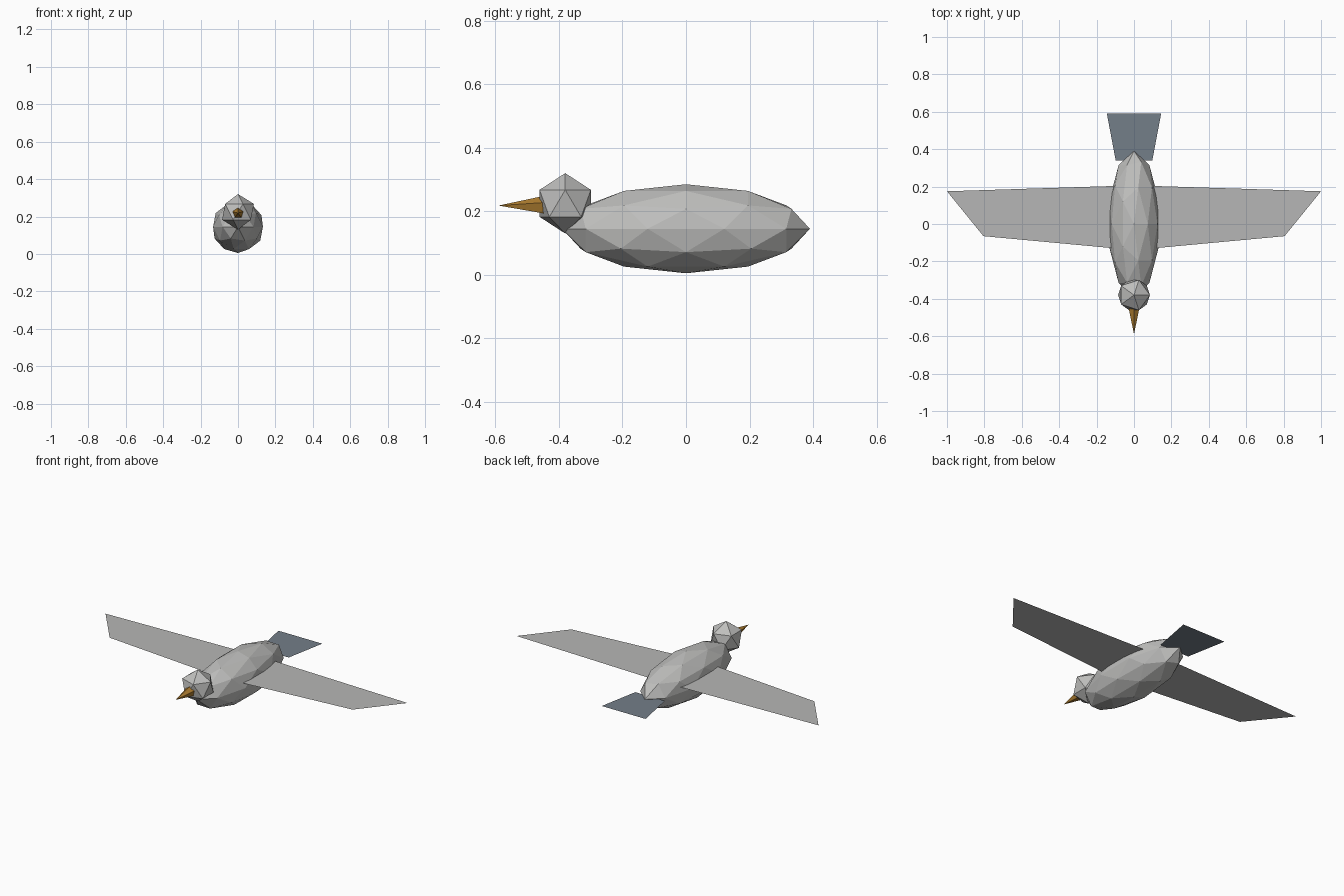
import bpy, bmesh, math
from mathutils import Matrix, Vector

if "Cube" in bpy.data.objects:
    bpy.data.objects.remove(bpy.data.objects["Cube"])


def material(name, color):
    m = bpy.data.materials.new(name)
    m.diffuse_color = (*color, 1.0)
    m.use_nodes = True
    m.node_tree.nodes["Principled BSDF"].inputs["Base Color"].default_value = m.diffuse_color
    return m


FEATHER = material("light_grey_feather", (0.52, 0.52, 0.51))
WING = material("grey_wing", (0.47, 0.47, 0.465))
SLATE = material("slate_tail", (0.175, 0.21, 0.25))
ORANGE = material("orange_beak", (0.43, 0.21, 0.03))


def finish(name, bm, mat):
    mesh = bpy.data.meshes.new(name)
    bm.to_mesh(mesh)
    bm.free()
    mesh.materials.append(mat)
    obj = bpy.data.objects.new(name, mesh)
    bpy.context.collection.objects.link(obj)
    return obj


def faceted_ball(name, subdivisions, center, radii, mat):
    bm = bmesh.new()
    bmesh.ops.create_icosphere(bm, subdivisions=subdivisions, radius=1.0)
    bmesh.ops.transform(bm, verts=bm.verts,
                        matrix=Matrix.Translation(center) @ Matrix.Diagonal((*radii, 1.0)))
    return finish(name, bm, mat)


def flat_panel(name, outline, z, mat):
    bm = bmesh.new()
    face = bm.faces.new([bm.verts.new((x, y, z)) for x, y in outline])
    face.normal_update()
    if face.normal.z < 0:
        face.normal_flip()
    return finish(name, bm, mat)


# Body and head
faceted_ball("body", 2, (0, 0, 0.145), (0.14, 0.39, 0.14), FEATHER)
faceted_ball("head", 1, (0, -0.38, 0.225), (0.095, 0.095, 0.095), FEATHER)

# Beak: five-sided cone pointing forward, one ridge on top
bm = bmesh.new()
tip = bm.verts.new((0, -0.59, 0.218))
ring = []
for i in range(5):
    a = math.pi / 2 + i * math.tau / 5
    ring.append(bm.verts.new((0.032 * math.cos(a), -0.44, 0.218 + 0.032 * math.sin(a))))
for i in range(5):
    bm.faces.new((tip, ring[i], ring[(i + 1) % 5]))
bm.faces.new(ring)
bmesh.ops.recalc_face_normals(bm, faces=bm.faces)
finish("beak", bm, ORANGE)

# Wings: one thin panel per side
for side, label in ((1, "right"), (-1, "left")):
    flat_panel(label + "_wing",
               [(side * x, y) for x, y in ((0.05, -0.135), (0.805, -0.065),
                                           (1.0, 0.175), (0.05, 0.205))],
               0.175, WING)

# Tail fan
flat_panel("tail", [(-0.098, 0.34), (0.098, 0.34), (0.145, 0.59), (-0.145, 0.59)], 0.143, SLATE)
